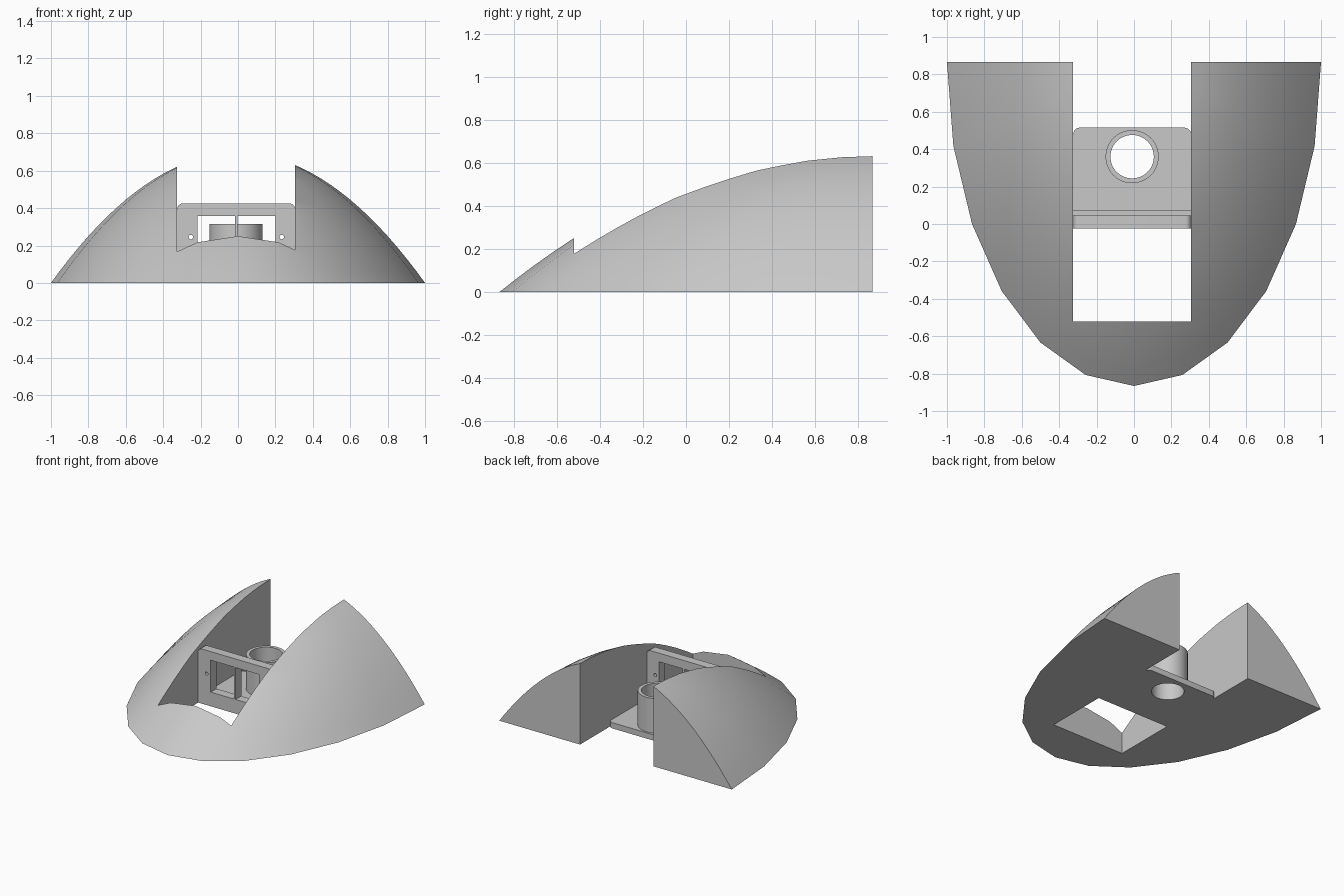
import bpy, bmesh
from math import sin, cos, pi, radians
from mathutils import Matrix

cube = bpy.data.objects.get("Cube")
if cube:
    bpy.data.objects.remove(cube)

grey = bpy.data.materials.new("light_grey")
grey.use_nodes = True
grey.diffuse_color = (0.58, 0.58, 0.58, 1)
grey.node_tree.nodes["Principled BSDF"].inputs["Base Color"].default_value = (0.58, 0.58, 0.58, 1)

BACK = 0.866            # rear plane of the shell
LEN = 2 * BACK          # nose length
HEIGHT = 0.695          # height of the uncut shell
X0, X1 = -0.325, 0.305  # slot sides


def finish(name, bm):
    bmesh.ops.recalc_face_normals(bm, faces=bm.faces)
    mesh = bpy.data.meshes.new(name)
    bm.to_mesh(mesh)
    bm.free()
    mesh.materials.append(grey)
    obj = bpy.data.objects.new(name, mesh)
    bpy.context.collection.objects.link(obj)
    return obj


def box(name, x, y, z):
    bm = bmesh.new()
    bmesh.ops.create_cube(bm, size=1)
    for v in bm.verts:
        v.co = [a + (b - a) * (c + 0.5) for (a, b), c in zip((x, y, z), v.co)]
    return finish(name, bm)


def cylinder(name, r, centre, depth, along_y=False, sides=48):
    bm = bmesh.new()
    turn = Matrix.Rotation(pi / 2, 4, "X") if along_y else Matrix()
    bmesh.ops.create_cone(bm, cap_ends=True, segments=sides, radius1=r, radius2=r,
                          depth=depth, matrix=Matrix.Translation(centre) @ turn)
    return finish(name, bm)


def activate(obj):
    bpy.ops.object.select_all(action="DESELECT")
    obj.select_set(True)
    bpy.context.view_layer.objects.active = obj


def cut(obj, *cutters):
    for c in cutters:
        c.hide_render = True
        mod = obj.modifiers.new("cut", "BOOLEAN")
        mod.operation, mod.solver, mod.object = "DIFFERENCE", "EXACT", c
        activate(obj)
        bpy.ops.object.modifier_apply(modifier=mod.name)
        bpy.data.objects.remove(c)


def round_edges(obj, test, r):
    """Round the edges whose two ends both pass the test."""
    bm = bmesh.new()
    bm.from_mesh(obj.data)
    edges = [e for e in bm.edges if all(test(v.co) for v in e.verts)
             and abs(e.verts[0].co.x - e.verts[1].co.x) < 0.01]
    bmesh.ops.bevel(bm, geom=edges, offset=r, segments=6, profile=0.5, affect="EDGES")
    bm.to_mesh(obj.data)
    bm.free()


def smooth(obj):
    activate(obj)
    bpy.ops.object.shade_smooth_by_angle(angle=radians(30))


# Shell: half of a parabolic dome, stretched towards the nose
RINGS, SIDES = 20, 12
bm = bmesh.new()
apex = bm.verts.new((0, BACK, HEIGHT))
rays = []
for i in range(SIDES + 1):
    a = pi + pi * i / SIDES
    ray = [apex]
    for k in range(1, RINGS + 1):
        r = k / RINGS
        ray.append(bm.verts.new((r * cos(a), BACK + LEN * r * sin(a), HEIGHT * (1 - r * r))))
    rays.append(ray)
for p, q in zip(rays, rays[1:]):
    bm.faces.new((apex, p[1], q[1]))
    for k in range(1, RINGS):
        bm.faces.new((p[k], p[k + 1], q[k + 1], q[k]))
bm.faces.new([ray[-1] for ray in rays])
bm.faces.new(rays[0][::-1] + rays[-1][1:])
shell = finish("shell", bm)
cut(shell, box("slot_cutter", (X0, X1), (-0.52, 1.5), (-0.5, 1.5)))
smooth(shell)

# Floor plate with rounded rear corners and a drain hole
tube_at = (-0.01, 0.36, 0.157)
plate = box("floor_plate", (X0, X1), (-0.025, 0.515), (0, 0.045))
round_edges(plate, lambda c: c.y > 0.5, 0.035)
cut(plate, cylinder("hole_cutter", 0.116, tube_at, 1))
smooth(plate)

# Upright tube
tube = cylinder("tube", 0.142, tube_at, 0.314)
cut(tube, cylinder("bore_cutter", 0.116, tube_at, 1))
smooth(tube)

# Bracket wall with rounded top corners, two windows and screw holes
wall = box("bracket_wall", (X0, X1), (-0.025, 0.045), (0, 0.425))
round_edges(wall, lambda c: c.z > 0.4, 0.03)
cut(wall,
    box("window_cutter", (-0.217, -0.017), (-1, 1), (0.11, 0.358)),
    box("window_cutter", (-0.003, 0.2), (-1, 1), (0.11, 0.358)),
    cylinder("screw_cutter", 0.012, (-0.252, 0, 0.245), 1, True, 16),
    cylinder("screw_cutter", 0.012, (0.234, 0, 0.245), 1, True, 16))
smooth(wall)

# Low ledge behind the wall
box("bracket_ledge", (X0, X1), (0.045, 0.075), (0.045, 0.08))
